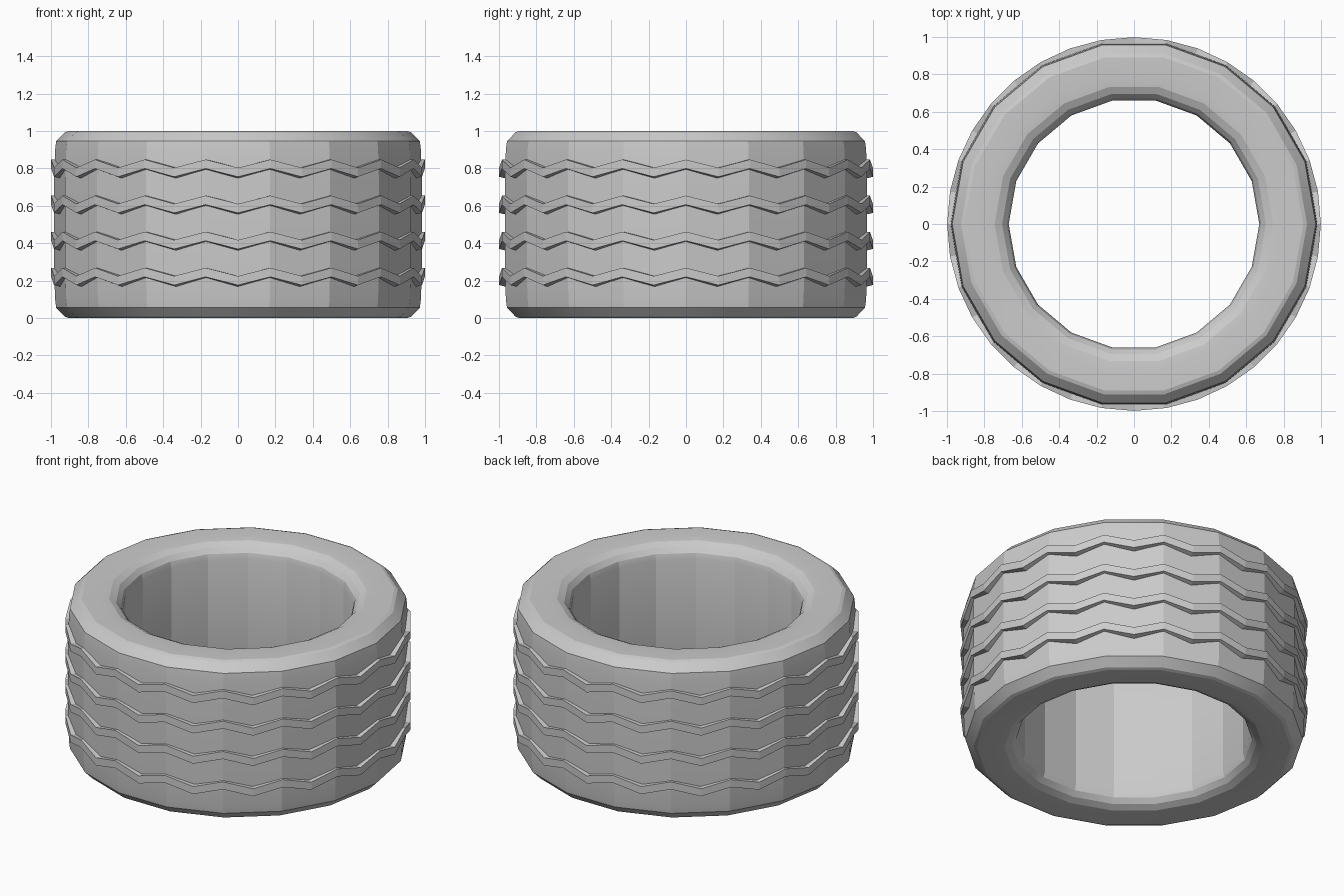
import bpy, bmesh
from math import sin, cos, radians

if "Cube" in bpy.data.objects:
    bpy.data.objects.remove(bpy.data.objects["Cube"])

SIDES = 18


def loft(name, rings, angle):
    """Join a closed loop of rings (each a list of points) into one mesh."""
    bm = bmesh.new()
    vs = [[bm.verts.new(p) for p in ring] for ring in rings]
    m, n = len(vs), len(vs[0])
    for i in range(m):
        for j in range(n):
            a, b = (i + 1) % m, (j + 1) % n
            bm.faces.new((vs[i][j], vs[i][b], vs[a][b], vs[a][j]))
    bmesh.ops.recalc_face_normals(bm, faces=bm.faces[:])
    me = bpy.data.meshes.new(name)
    bm.to_mesh(me)
    bm.free()
    ob = bpy.data.objects.new(name, me)
    bpy.context.collection.objects.link(ob)
    bpy.ops.object.select_all(action='DESELECT')
    ob.select_set(True)
    bpy.context.view_layer.objects.active = ob
    bpy.ops.object.shade_smooth_by_angle(angle=radians(angle))
    return ob


# Tyre body: half profile (radius, z) from the inner wall to the outer face, mirrored
half = [(0.67, 0.91), (0.68, 0.945), (0.705, 0.975), (0.745, 0.995), (0.79, 1.0),
        (0.905, 1.0), (0.925, 0.993), (0.972, 0.945), (0.978, 0.90), (0.983, 0.75)]
profile = half + [(r, 1 - z) for r, z in reversed(half)]
rings = []
for r, z in profile:
    rings.append([(r * cos(radians(k * 360 / SIDES)), r * sin(radians(k * 360 / SIDES)), z)
                  for k in range(SIDES)])
loft("tyre_body", rings, 19)

# Zigzag tread ridges: peaks on the body corners, valleys between them
section = [(0.95, 0.026), (0.999, 0.026), (0.999, -0.022), (0.95, -0.034)]
for t in range(4):
    centre = 0.22 + 0.193 * t
    rings = []
    for r, dz in section:
        ring = []
        for k in range(2 * SIDES):
            a = radians(k * 180 / SIDES)
            wave = 0.022 if k % 2 == 0 else -0.022
            ring.append((r * cos(a), r * sin(a), centre + wave + dz))
        rings.append(ring)
    loft(f"tread_ridge_{t + 1}", rings, 8)
